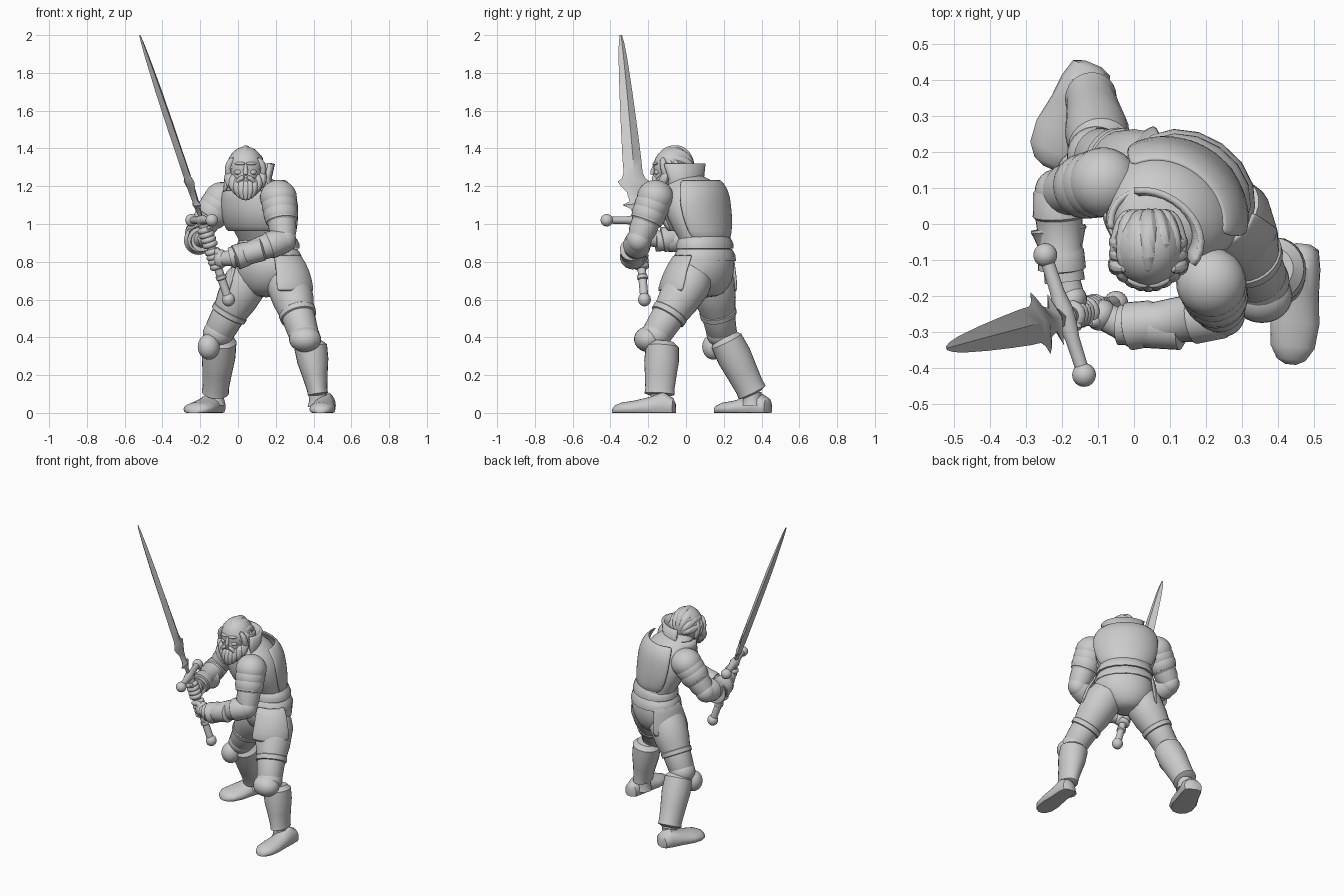
import bpy, bmesh, math
from mathutils import Vector as V

cube = bpy.data.objects.get("Cube")
if cube:
    bpy.data.objects.remove(cube)

grey = bpy.data.materials.new("plain_grey")
grey.use_nodes = True
grey.diffuse_color = (0.6, 0.6, 0.6, 1)
grey.node_tree.nodes["Principled BSDF"].inputs["Base Color"].default_value = grey.diffuse_color
parts = []
UP = V((0, 0, 1))


def finish(name, bm, thick=0, subdiv=0):
    bmesh.ops.recalc_face_normals(bm, faces=bm.faces)
    mesh = bpy.data.meshes.new(name)
    bm.to_mesh(mesh)
    bm.free()
    mesh.materials.append(grey)
    ob = bpy.data.objects.new(name, mesh)
    bpy.context.collection.objects.link(ob)
    if thick:
        mod = ob.modifiers.new("thickness", 'SOLIDIFY')
        mod.thickness, mod.offset = thick, 0
    if subdiv:
        ob.modifiers.new("smooth", 'SUBSURF').levels = subdiv
        ob.modifiers["smooth"].render_levels = subdiv
    parts.append(ob)
    return ob


def skin(name, rings, closed=True, **opts):
    """Join rows of points into a surface."""
    bm = bmesh.new()
    rows = [[bm.verts.new(p) for p in r] for r in rings]
    n = len(rows[0])
    for a, b in zip(rows, rows[1:]):
        for i in range(n if closed else n - 1):
            j = (i + 1) % n
            bm.faces.new((a[i], a[j], b[j], b[i]))
    if closed:
        bm.faces.new(rows[0])
        bm.faces.new(rows[-1])
    return finish(name, bm, **opts)


def ring(c, u, v, a, b, n=24):
    angles = [math.tau * i / n for i in range(n)]
    return [c + u * a * math.cos(t) + v * b * math.sin(t) for t in angles]


def axes(yaw):
    t = math.radians(yaw)
    return V((math.cos(t), math.sin(t), 0)), V((-math.sin(t), math.cos(t), 0))


def loft(name, sections, yaw, **opts):
    """Horizontal oval sections: x, y, z, half width, half depth."""
    u, v = axes(yaw)
    return skin(name, [ring(V(s[:3]), u, v, *s[3:], n=16) for s in sections], **opts)


def shell(name, sections, yaw, start, end, thick=0.015, **opts):
    """Open plate; 90 degrees is the back and 270 the front."""
    u, v = axes(yaw)
    angles = [math.radians(start + (end - start) * i / 12) for i in range(13)]
    rows = [[V(s[:3]) + u * s[3] * math.cos(t) + v * s[4] * math.sin(t) for t in angles]
            for s in sections]
    return skin(name, rows, closed=False, thick=thick, **opts)


def limb(name, a, b, profile, n=24, pinch=0, **opts):
    """Turned shape from a to b: pairs of position along and radius."""
    a, b = V(a), V(b)
    d = (b - a).normalized()
    u = d.cross(V((0, 1, 0)) if abs(d.y) < 0.8 else V((1, 0, 0))).normalized()
    v = d.cross(u)
    return skin(name, [ring(a.lerp(b, t), u, v, r * (1 - pinch * t), r, n) for t, r in profile], **opts)


def strand(name, points, radii):
    """Tapered lock along a path."""
    pts = [V(p) for p in points]
    rows = []
    for i, (p, r) in enumerate(zip(pts, radii)):
        d = (pts[min(i + 1, len(pts) - 1)] - pts[max(i - 1, 0)]).normalized()
        u = d.cross(V((0.3, 1, 0.2))).normalized()
        rows.append(ring(p, u, d.cross(u), r, r, 8))
    return skin(name, rows, subdiv=1)


def ball(name, c, size, yaw=0):
    bm = bmesh.new()
    bmesh.ops.create_uvsphere(bm, u_segments=24, v_segments=14, radius=1)
    ob = finish(name, bm)
    ob.location, ob.scale = c, size
    ob.rotation_euler.z = math.radians(yaw)
    return ob


# Torso, leaning forward and turned to its right
TURN = -35
loft("torso", [(.16, .11, .84, .165, .125), (.16, .11, .9, .155, .12), (.13, .075, .98, .185, .14),
               (.11, .05, 1.08, .205, .15), (.09, .03, 1.18, .185, .15),
               (.07, .02, 1.24, .12, .11), (.06, -.02, 1.27, .07, .07)], TURN, subdiv=1)
shell("back_plate", [(.145, .09, .92, .16, .13), (.125, .07, 1, .2, .155),
                     (.115, .05, 1.1, .215, .165), (.105, .045, 1.18, .205, .16),
                     (.09, .03, 1.235, .165, .135)], TURN, 15, 160, subdiv=1)
shell("breast_plate", [(.12, .07, .96, .18, .15), (.11, .05, 1.02, .2, .165),
                       (.1, .04, 1.09, .2, .17), (.08, .02, 1.18, .17, .14)],
      TURN, 205, 335, subdiv=1)
for i, z in enumerate((.84, .905)):
    r = .19 - .012 * i
    loft("belt_%d" % i, [(.16, .1, z - .035, r, r - .04), (.16, .1, z - .01, r, r - .042),
                         (.16, .1, z + .01, r - .01, r - .05), (.16, .1, z + .028, r - .025, r - .06)], TURN)
loft("pelvis", [(.15, .11, .61, .05, .06), (.15, .1, .65, .14, .12), (.16, .09, .74, .2, .16),
                (.16, .09, .82, .185, .155), (.16, .1, .86, .17, .135)], TURN, subdiv=1)
# Plates hung from the belt
for side, start, span, flare in (("left", -52, 70, .025), ("right", 150, 80, 0)):
    shell(side + "_tasset", [(.16, .1, .84, .18, .145), (.165, .085, .75, .21 + flare, .175),
                             (.165, .075, .64, .23 + flare, .205)], TURN, start, start + span, subdiv=1)

# Legs
THIGH = [(0, .1), (.15, .118), (.45, .108), (.62, .094), (.63, .099), (.7, .097),
         (.71, .088), (.95, .081), (1.05, .06)]
GREAVE = [(-.1, .06), (0, .088), (.05, .088), (.3, .092), (.6, .084), (.9, .077), (1, .08), (1.04, .05)]
LEGS = (("left", (.25, .05, .74), (.35, -.16, .41), (.385, -.125, .35), (.423, -.14, .1),
         (.47, -.055), (.435, -.39), (.355, -.2, .39), (.085, .075, .068), 0, 1, .33),
        ("right", (.07, .13, .74), (-.105, .19, .42), (-.095, .215, .38), (-.12, .35, .11),
         (-.113, .445), (-.235, .155), (-.155, .145, .35), (.058, .06, .068), -25, 1.25, .1))
FOOT = [(0, .02, .05), (.04, .045, .08), (.2, .055, .11), (.4, .058, .085),
        (.65, .068, .065), (.85, .062, .055), (.96, .04, .04), (1, .015, .02)]
for side, hip, knee, top, ankle, heel, toe, cap, size, yaw, wide, pinch in LEGS:
    limb(side + "_thigh", hip, knee, THIGH)
    limb(side + "_greave", top, ankle, GREAVE, pinch=pinch)
    limb(side + "_ankle", ankle, V(ankle) - UP * .07, [(0, .05), (.5, .046), (1, .055)])
    ball(side + "_knee_cop", cap, size, yaw)
    ball(side + "_knee_joint", knee, (.082, .082, .075), yaw)
    a, b = V((*heel, 0)), V((*toe, 0))
    across = (b - a).normalized().cross(UP) * wide
    rows = [ring(a.lerp(b, t) + UP * h * .35, across, UP, w, h * .65) for t, w, h in FOOT]
    skin(side + "_boot", [[V((p.x, p.y, max(0, p.z))) for p in r] for r in rows])

# Arms
UPPER = [(-.2, .07), (.1, .08), (.4, .077), (.42, .086), (.55, .084), (.57, .075), (.8, .072), (1.1, .05)]
VAMBRACE = [(-.12, .045), (0, .068), (.3, .073), (.33, .066), (.7, .058), (.74, .064), (.97, .067), (1, .045)]
GAUNTLET = [(0, .056), (.4, .054), (.45, .06), (.62, .06), (.9, .073), (.95, .078), (1, .076), (1.01, .055)]
GRIP_LOW, TIP = V((-.05, -.22, .6)), V((-.52, -.345, 2))
along = (TIP - GRIP_LOW).normalized()


def on_sword(z):
    return GRIP_LOW.lerp(TIP, (z - GRIP_LOW.z) / (TIP.z - GRIP_LOW.z))


ARMS = (("left", (.215, -.165, 1.135), (.245, -.25, .915), (-.02, -.285, .82), .815),
        ("right", (-.088, .115, 1.125), (-.212, .09, .955), (-.2, -.13, .915), .93))
for side, shoulder, elbow, wrist, grip_z in ARMS:
    limb(side + "_upper_arm", shoulder, elbow, UPPER)
    ball(side + "_elbow", elbow, (.064, .064, .066))
    limb(side + "_forearm", elbow, wrist, VAMBRACE)
    # Layered shoulder armour
    s, e = V(shoulder), V(elbow)
    for i in range(3):
        c = s.lerp(e, i * .2 - .03)
        ball("%s_pauldron_%d" % (side, i), c, (.098 - .003 * i, .097 - .003 * i, .092), TURN)
    # Fist closed on the grip
    g, w = on_sword(grip_z), V(wrist)
    limb(side + "_wrist", w, w.lerp(g, .75), [(-.3, .05), (.3, .042), (1, .038)])
    ball(side + "_palm", g.lerp(w, .3), (.04, .045, .05), TURN)
    for i in range(4):
        c = g + along * (i - 1.5) * .027
        limb("%s_finger_%d" % (side, i), c - along * .016, c + along * .016,
             [(0, .03), (.2, .039), (.5, .042), (.8, .039), (1, .03)], n=14)
    limb(side + "_thumb", g + along * .05 + V((.02, -.03, 0)), w.lerp(g, .6),
         [(-.1, .008), (.1, .018), (1, .02)], n=12)
limb("right_cuff", (-.192, -.16, .91), (-.21, -.01, .915), GAUNTLET)
limb("left_cuff", (-.04, -.28, .82), (.13, -.29, .865), GAUNTLET[:4] + [(1, .06), (1.05, .045)])

# Sword
cross = V((.11, -.34, 0)).normalized()
normal = along.cross(cross)
BLADE = [(1.03, .02), (1.08, .03), (1.1, .075), (1.12, .034), (1.17, .045), (1.2, .075), (1.225, .09),
         (1.24, .066), (1.27, .053), (1.35, .052), (1.5, .046), (1.7, .036), (1.88, .024), (1.96, .015), (2, .006)]
skin("blade", [ring(on_sword(z), cross, normal, w, min(.02, w * .5), 4) for z, w in BLADE])
limb("grip", GRIP_LOW, on_sword(1.02),
     [(0, .022), (.25, .022), (.26, .028), (.3, .028), (.31, .022), (.94, .026), (1, .032)])
ball("pommel", GRIP_LOW, (.034, .034, .036))
hilt = on_sword(1.02)
limb("guard", hilt - cross * .18, hilt + cross * .17,
     [(0, .018), (.3, .02), (.46, .028), (.54, .028), (.7, .02), (1, .018)])
for k in (-.18, .17):
    ball("guard_knob", hilt + cross * k, (.033, .033, .033))

# Head and face
HEAD = V((.04, -.065, 1.29))
limb("neck", (.06, -.01, 1.2), HEAD, [(0, .075), (1, .065)])
ball("skull", HEAD + UP * .01, (.098, .108, .11))
ball("face", HEAD + V((0, -.042, -.03)), (.07, .066, .085))
limb("nose", HEAD + V((0, -.1, .025)), HEAD + V((0, -.115, -.03)), [(0, .008), (.7, .014), (1, .01)], n=10)
for s in (-1, 1):
    ball("brow", HEAD + V((s * .03, -.098, .03)), (.03, .012, .009), s * 18)
    ball("cheek", HEAD + V((s * .036, -.086, -.016)), (.022, .018, .016))
    strand("moustache", [HEAD + V((s * x, y, z)) for x, y, z in
           ((.004, -.105, -.04), (.028, -.105, -.048), (.05, -.09, -.07), (.058, -.08, -.1))],
           (.012, .016, .012, .004))
# Beard locks fan down from the cheeks
for i in range(-4, 5):
    k = i / 4
    y = -.09 + .045 * k * k
    strand("beard_lock", [HEAD + V((k * x, y + dy, z + .045 * k * k)) for x, dy, z in
           ((.078, .03, -.05), (.092, -.006, -.085), (.085, -.016, -.125), (.05, -.015, -.17))],
           (.022, .03, .026, .007))
# Hair locks sweep back over the skull
for i in range(-3, 4):
    lean = math.radians(i * 26)
    pts = []
    for j in range(9):
        t = math.radians(-58 + j * 21)
        r = .85 + .025 * math.sin(j * 1.9 + i)
        pts.append(HEAD + V((.1 * r * math.sin(lean) * (.45 + .55 * math.cos(t)),
                             .104 * r * math.sin(t), .014 + .108 * r * math.cos(t) * math.cos(lean)
                             - .02 * abs(math.sin(lean)))))
    strand("hair_lock", pts, [.012, .022] + [.029] * 5 + [.024, .012])
for s in (-1, 1):
    for i in range(3):
        strand("side_lock", [HEAD + V((s * x, y + i * .032, z)) for x, y, z in
               ((.06, -.06, .065), (.09, -.055, .03), (.095, -.045, -.02), (.08, -.04, -.07))],
               (.012, .022, .022, .01))

# Tall collar round the back of the neck, lower on its right
shell("collar", [(.06, -.01, 1.17, .135, .11), (.055, -.015, 1.24, .12, .095),
                 (.05, -.025, 1.32, .145, .11)], -30, -10, 135, thick=.018)
shell("low_collar", [(.06, -.01, 1.17, .135, .11), (.055, -.015, 1.24, .125, .1)],
      -30, 130, 215, thick=.018)

bpy.ops.object.select_all(action='DESELECT')
for ob in parts:
    ob.select_set(True)
bpy.context.view_layer.objects.active = parts[0]
bpy.ops.object.shade_smooth_by_angle(angle=math.radians(40))
